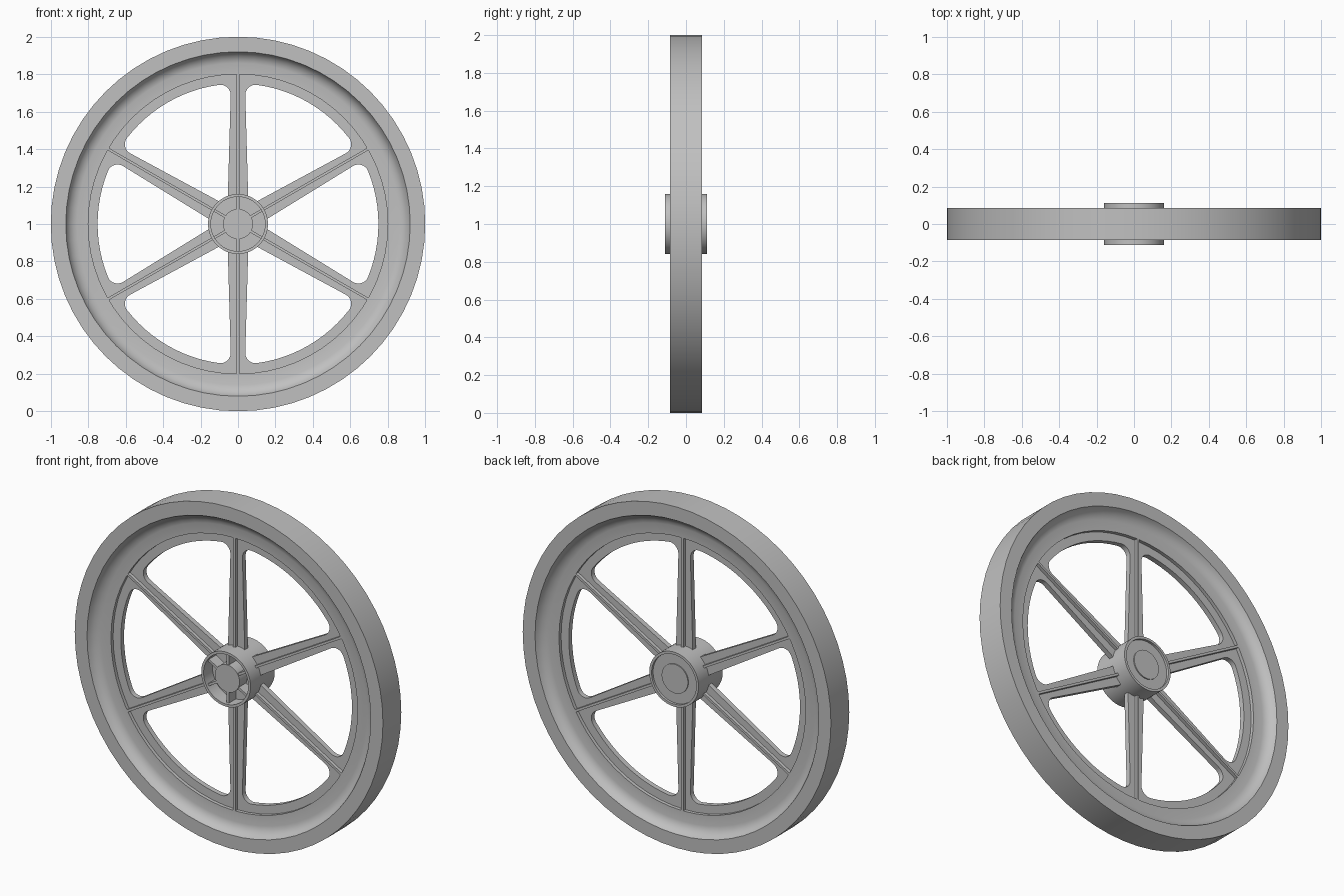
import bpy, bmesh
from math import sin, cos, asin, atan2, pi, radians
from mathutils import Matrix

cube = bpy.data.objects.get("Cube")
if cube:
    bpy.data.objects.remove(cube, do_unlink=True)

grey = bpy.data.materials.new("plain grey")
grey.use_nodes = True
colour = (0.53, 0.53, 0.53, 1)
grey.diffuse_color = colour
grey.node_tree.nodes["Principled BSDF"].inputs["Base Color"].default_value = colour

SPOKES = 6
SEGMENTS = 64


def place(obj):
    """Stand a part upright: its local z axis becomes the axle, front at +z."""
    obj.rotation_euler = (pi / 2, 0, 0)
    obj.location = (0, 0, 1)
    obj.data.materials.append(grey)
    bpy.context.collection.objects.link(obj)
    return obj


def finish(bm, name):
    bmesh.ops.remove_doubles(bm, verts=bm.verts, dist=0.0001)
    bmesh.ops.recalc_face_normals(bm, faces=bm.faces)
    mesh = bpy.data.meshes.new(name)
    bm.to_mesh(mesh)
    bm.free()
    return place(bpy.data.objects.new(name, mesh))


def shade(obj):
    bpy.ops.object.select_all(action='DESELECT')
    obj.select_set(True)
    bpy.context.view_layer.objects.active = obj
    bpy.ops.object.shade_smooth_by_angle(angle=radians(30))


def lathe(name, profile, closed):
    """Spin (radius, height) points around the axle."""
    bm = bmesh.new()
    verts = [bm.verts.new((r, 0, z)) for r, z in profile]
    pairs = list(zip(verts, verts[1:]))
    if closed:
        pairs.append((verts[-1], verts[0]))
    edges = [bm.edges.new(p) for p in pairs]
    bmesh.ops.spin(bm, geom=verts + edges, cent=(0, 0, 0), axis=(0, 0, 1),
                   angle=2 * pi, steps=SEGMENTS, use_merge=True)
    shade(finish(bm, name))


def radial_boxes(name, inner, outer, width, low, high):
    """One thin box per spoke direction."""
    bm = bmesh.new()
    for i in range(SPOKES):
        turn = Matrix.Rotation(pi / 2 + i * 2 * pi / SPOKES, 4, 'Z')
        move = Matrix.Translation(((inner + outer) / 2, 0, (low + high) / 2))
        size = Matrix.Diagonal((outer - inner, width, high - low, 1))
        bmesh.ops.create_cube(bm, size=1, matrix=turn @ move @ size)
    finish(bm, name)


# Rim: flat tread, flat side faces, coved shoulders and an inner ledge
side = [(1.0, 0.085), (0.92, 0.085), (0.912, 0.068), (0.898, 0.053),
        (0.88, 0.042), (0.86, 0.037), (0.80, 0.035)]
lathe("rim", side + [(r, -z) for r, z in reversed(side)], True)

# Hub: shallow dish at the back, deep ring recess with a boss at the front
lathe("hub", [(0, -0.104), (0.085, -0.104), (0.085, -0.098), (0.145, -0.098),
              (0.145, -0.112), (0.16, -0.112), (0.16, 0.112), (0.145, 0.112),
              (0.145, 0.03), (0.08, 0.03), (0.08, 0.1), (0, 0.1)], False)
radial_boxes("hub_ribs", 0.07, 0.15, 0.014, 0.02, 0.095)

# Stiffening ribs along both sides of the spokes
radial_boxes("spoke_ribs", 0.14, 0.81, 0.014, -0.035, 0.035)

# Web plate: disc pierced by rounded openings, leaving tapered spokes
curve = bpy.data.curves.new("spoke_web", 'CURVE')
curve.dimensions = '2D'
curve.fill_mode = 'BOTH'
curve.extrude = 0.015


def add_loop(points):
    spline = curve.splines.new('POLY')
    spline.points.add(len(points) - 1)
    for p, (x, y) in zip(spline.points, points):
        p.co = (x, y, 0, 1)
    spline.use_cyclic_u = True


def polar(r, a):
    return r * cos(a), r * sin(a)


def opening(middle):
    """Outline of one opening, as half an outline mirrored about its middle."""
    hole, fillet, half = 0.75, 0.055, pi / SPOKES
    reach = hole - fillet
    lean = asin((0.039 + fillet) / reach)
    cx, cy = polar(reach, lean)
    pts = [(0.125, 0.055)]
    for i in range(9):
        a = -pi / 2 + (lean + pi / 2) * i / 8
        pts.append((cx + fillet * cos(a), cy + fillet * sin(a)))
    pts += [polar(hole, lean + (half - lean) * i / 6) for i in range(1, 6)]
    polars = [((x * x + y * y) ** 0.5, atan2(y, x) - half) for x, y in pts]
    polars += [(hole, 0)] + [(r, -a) for r, a in reversed(polars)]
    return [polar(r, a + middle) for r, a in polars]


add_loop([polar(0.83, i * 2 * pi / SEGMENTS) for i in range(SEGMENTS)])
for i in range(SPOKES):
    add_loop(opening(i * 2 * pi / SPOKES))
web = place(bpy.data.objects.new("spoke_web", curve))
bpy.ops.object.select_all(action='DESELECT')
web.select_set(True)
bpy.context.view_layer.objects.active = web
bpy.ops.object.convert(target='MESH')
shade(bpy.context.view_layer.objects.active)
